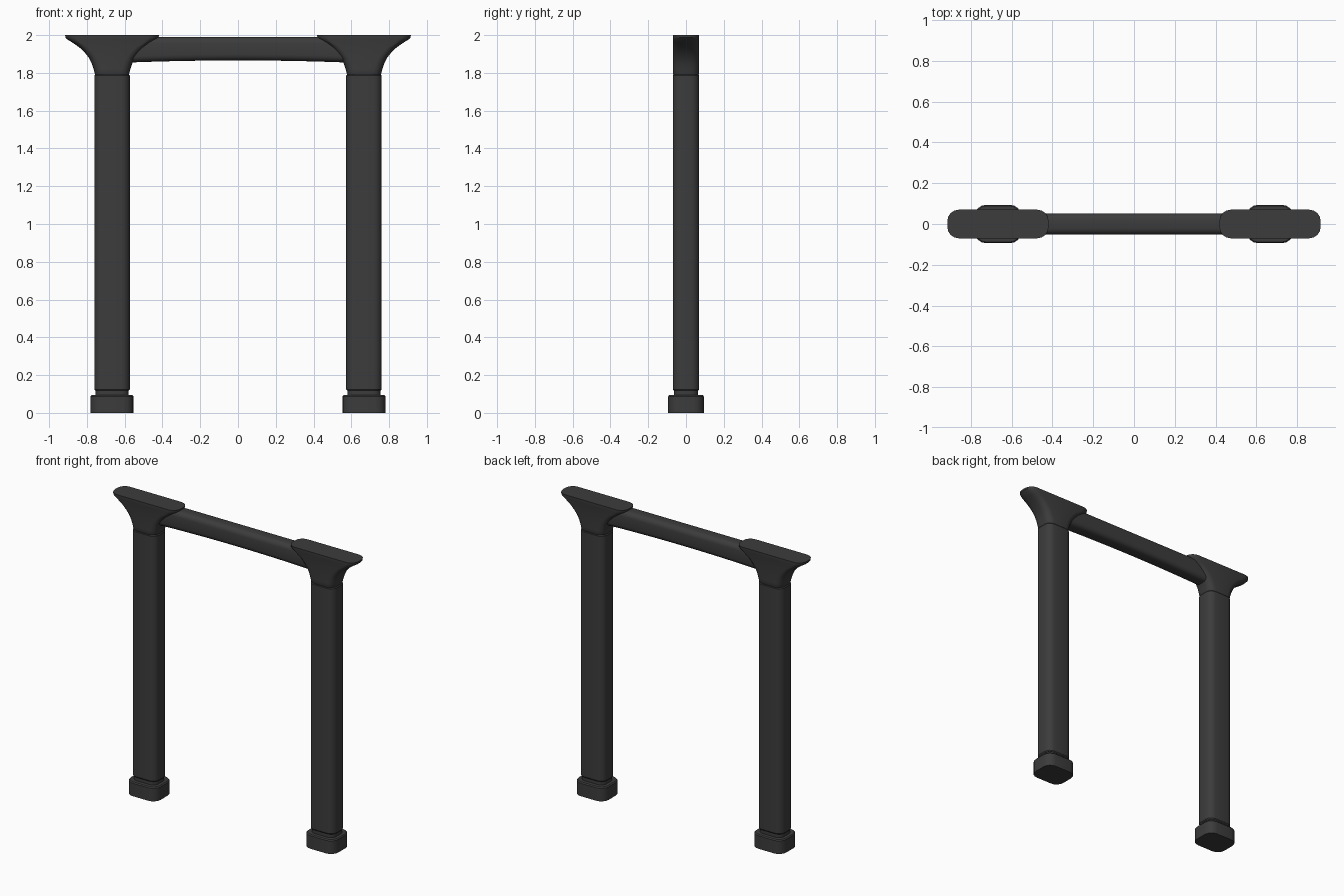
import bpy, bmesh, math

LEG_X = 0.667

cube = bpy.data.objects.get("Cube")
if cube:
    bpy.data.objects.remove(cube, do_unlink=True)

mat = bpy.data.materials.new("charcoal grey")
mat.use_nodes = True
GREY = (0.045, 0.045, 0.045, 1)
mat.diffuse_color = GREY
bsdf = mat.node_tree.nodes["Principled BSDF"]
bsdf.inputs["Base Color"].default_value = GREY
bsdf.inputs["Roughness"].default_value = 0.6


def rounded_rect(hx, hy, r, steps=4):
    """Outline of a rectangle with rounded corners, counter-clockwise."""
    pts = []
    for k, (sx, sy) in enumerate([(1, 1), (-1, 1), (-1, -1), (1, -1)]):
        for i in range(steps + 1):
            a = math.pi / 2 * (k + i / steps)
            pts.append((sx * (hx - r) + r * math.cos(a),
                        sy * (hy - r) + r * math.sin(a)))
    return pts


def loft(name, rings):
    """Skin closed rings of equal length and cap both ends."""
    bm = bmesh.new()
    loops = [[bm.verts.new(p) for p in ring] for ring in rings]
    n = len(loops[0])
    for a, b in zip(loops, loops[1:]):
        for i in range(n):
            j = (i + 1) % n
            bm.faces.new((a[i], a[j], b[j], b[i]))
    bm.faces.new(loops[0][::-1])
    bm.faces.new(loops[-1])
    bmesh.ops.recalc_face_normals(bm, faces=bm.faces)
    mesh = bpy.data.meshes.new(name)
    bm.to_mesh(mesh)
    bm.free()
    mesh.materials.append(mat)
    obj = bpy.data.objects.new(name, mesh)
    bpy.context.collection.objects.link(obj)
    bpy.ops.object.select_all(action="DESELECT")
    obj.select_set(True)
    bpy.context.view_layer.objects.active = obj
    bpy.ops.object.shade_smooth_by_angle(angle=math.radians(30))
    return obj


def upright(name, x, sections):
    """Stack rounded rectangles given as (z, half width, half depth, radius)."""
    return loft(name, [[(x + px, py, z) for px, py in rounded_rect(hx, hy, r)]
                       for z, hx, hy, r in sections])


FOOT = [(0, 0.114, 0.094, 0.055), (0.088, 0.114, 0.094, 0.055),
        (0.095, 0.108, 0.088, 0.05)]
COLLAR = [(0.09, 0.088, 0.064, 0.04), (0.128, 0.088, 0.064, 0.04)]
POST = [(0.118, 0.089, 0.065, 0.04), (0.125, 0.094, 0.07, 0.045),
        (1.785, 0.094, 0.07, 0.045), (1.792, 0.089, 0.065, 0.04)]
# Flared bracket whose sides sweep outwards
CAP = [(1.785, 0.087, 0.064, 0.04), (1.796, 0.091, 0.07, 0.045),
       (1.82, 0.097, 0.07, 0.045), (1.85, 0.107, 0.07, 0.045),
       (1.88, 0.122, 0.07, 0.045), (1.91, 0.146, 0.07, 0.045),
       (1.935, 0.173, 0.07, 0.048), (1.96, 0.209, 0.07, 0.052),
       (1.978, 0.238, 0.07, 0.055), (1.988, 0.247, 0.07, 0.055),
       (2.0, 0.248, 0.07, 0.055)]

for side, x in (("left", LEG_X), ("right", -LEG_X)):
    upright(side + "_foot", x, FOOT)
    upright(side + "_collar", x, COLLAR)
    upright(side + "_post", x, POST)
    upright(side + "_bracket", x, CAP)

# Crossbar with a rounded section and a gently arched underside
rings = []
for i in range(17):
    x = -0.6 + 1.2 * i / 16
    sag = 0.012 * (x / 0.6) ** 2
    ring = []
    for py, pz in rounded_rect(0.052, 0.062, 0.032):
        ring.append((x, py, 1.928 + pz - (sag if pz < 0 else 0)))
    rings.append(ring)
loft("crossbar", rings)
